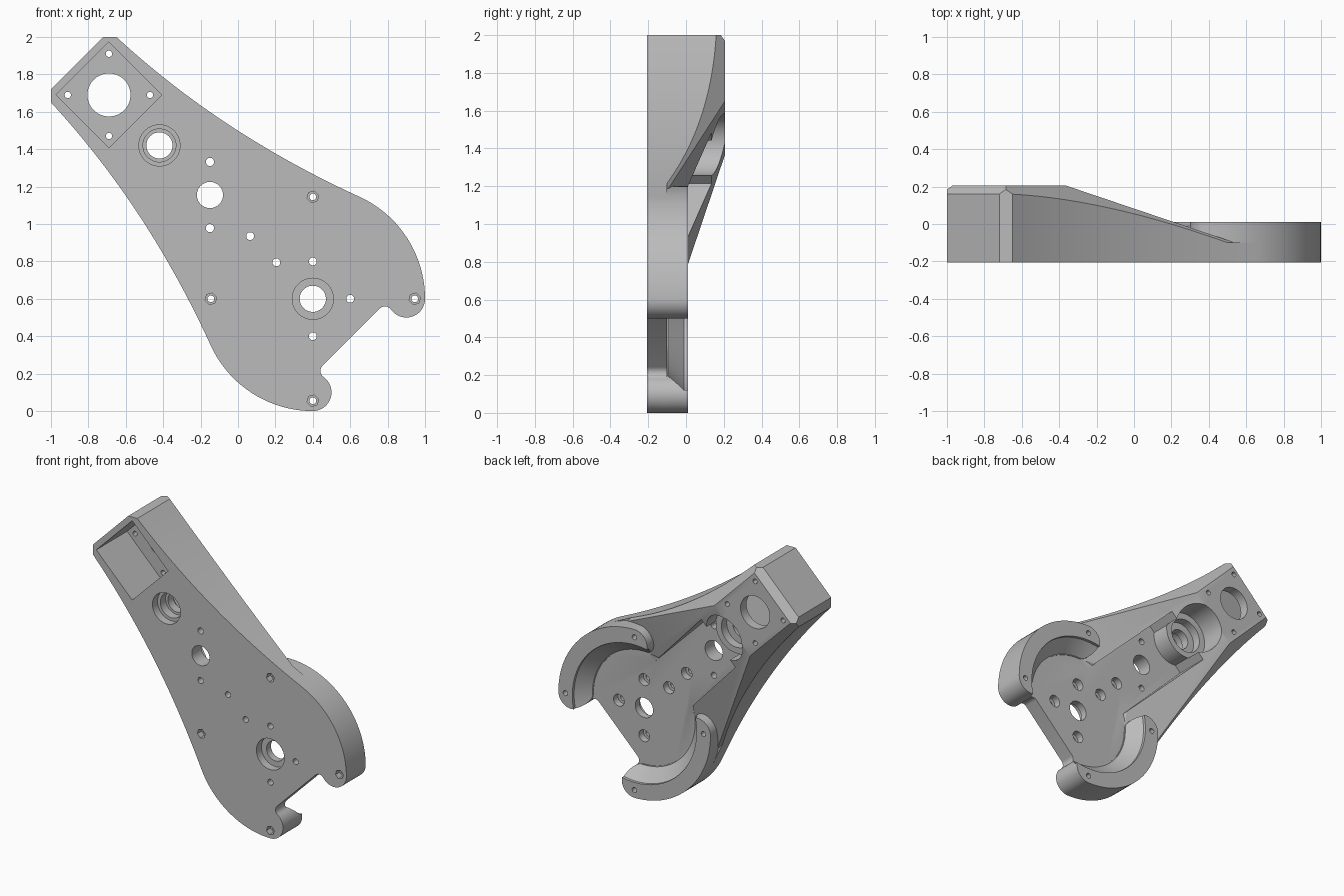
import bpy
import bmesh
from math import sin, cos, pi, radians
from mathutils import Vector

cube = bpy.data.objects.get("Cube")
if cube:
    bpy.data.objects.remove(cube, do_unlink=True)

FRONT, BACK = -0.207, 0.207      # outer faces
FLOOR, RIM = -0.1, 0.01          # hub floor and top of the guard rings
R = 0.6                          # hub outer radius
S = 0.5 ** 0.5

grey = bpy.data.materials.new("plain grey")
grey.use_nodes = True
grey.diffuse_color = (0.5, 0.5, 0.5, 1)
grey.node_tree.nodes["Principled BSDF"].inputs["Base Color"].default_value = (0.5, 0.5, 0.5, 1)


def direction(u, v, y):
    """Arm frame (along, across, depth) to world axes."""
    return Vector(((v - u) * S, y, (u + v) * S))


def place(u, v, y):
    return direction(u, v, y) + Vector((0.4, 0, 0.6))


def to_arm(x, z):
    return ((z - 0.6) - (x - 0.4)) * S, ((z - 0.6) + (x - 0.4)) * S


def arc(cu, cv, r, a0, a1, n):
    angles = [radians(a0 + (a1 - a0) * i / n) for i in range(n + 1)]
    return [(cu + r * cos(a), cv + r * sin(a)) for a in angles]


def loft(name, rings):
    """Solid from stacked rings, each a pair (points, depth)."""
    bm = bmesh.new()
    loops = [[bm.verts.new(place(u, v, y)) for u, v in pts] for pts, y in rings]
    n = len(loops[0])
    for low, high in zip(loops, loops[1:]):
        for i in range(n):
            j = (i + 1) % n
            bm.faces.new((low[i], low[j], high[j], high[i]))
    bm.faces.new(loops[0])
    bm.faces.new(loops[-1])
    bmesh.ops.recalc_face_normals(bm, faces=bm.faces)
    mesh = bpy.data.meshes.new(name)
    bm.to_mesh(mesh)
    bm.free()
    mesh.materials.append(grey)
    ob = bpy.data.objects.new(name, mesh)
    bpy.context.collection.objects.link(ob)
    return ob


def prism(name, pts, y0, y1):
    return loft(name, [(pts, y0), (pts, y1)])


def disc(name, u, v, r, y0, y1, n=48):
    return prism(name, arc(u, v, r, 0, 360 - 360 / n, n - 1), y0, y1)


def combine(ob, other, operation):
    mod = ob.modifiers.new(operation, 'BOOLEAN')
    mod.operation, mod.solver, mod.object = operation, 'EXACT', other
    bpy.context.view_layer.objects.active = ob
    bpy.ops.object.modifier_apply(modifier=mod.name)
    bpy.data.objects.remove(other, do_unlink=True)


def bevel_off(ob, point, normal):
    """Slice away everything beyond a plane and close the cut."""
    bm = bmesh.new()
    bm.from_mesh(ob.data)
    bmesh.ops.bisect_plane(bm, geom=bm.verts[:] + bm.edges[:] + bm.faces[:], dist=1e-5,
                           plane_co=place(*point), plane_no=direction(*normal).normalized(),
                           clear_outer=True)
    bmesh.ops.holes_fill(bm, edges=[e for e in bm.edges if e.is_boundary], sides=0)
    bmesh.ops.recalc_face_normals(bm, faces=bm.faces)
    bm.to_mesh(ob.data)
    bm.free()


def mirrored(half):
    return half + [(u, -v) for u, v in reversed(half)]


# Shared outline pieces for one side of the arm
TANGENT = 69.8
shoulder = arc(0, 0, R, TANGENT, 135, 20)
a, b, c = Vector((1.732, 0.2475)), Vector((0.971, 0.278)), Vector(shoulder[0])
flank = []
for i in range(32):
    t = i / 32
    flank.append(tuple(a * (1 - t) ** 2 + b * 2 * t * (1 - t) + c * t * t))
tip = [(1.782, 0.198)]
lobe = arc(-R / 1.2 * S, R / 1.2 * S, 0.1, 135, 279.7, 20)
fillet = arc(-0.33, 0.2156, 0.04, 99.7, 0, 8)

# Raised arm with sloped back and bevelled sides and tip
body = prism("arm_bracket", mirrored(tip + flank + shoulder[:1]), -0.18, BACK)
for side in (1, -1):
    bevel_off(body, (1, side * 0.2, BACK), (0, side, 1))
bevel_off(body, (1.735, 0, BACK), (1, 0, 1))
bevel_off(body, (1.287, 0, BACK), (-0.314, 0, 1))

# Open channel running down the back of the arm
combine(body, prism("channel", [(0, -0.19), (1.06, -0.19), (1.06, 0.19), (0, 0.19)],
                    -0.3, 0.4), 'DIFFERENCE')
boss_u, boss_v = to_arm(-0.42, 1.42)
combine(body, disc("boss_clearance", boss_u, 0, 0.165, 0.03, 0.4, 64), 'DIFFERENCE')

# Two guard rings with rounded ends
mid = R / 1.2 * S
ring = (arc(0, 0, R, 45, TANGENT, 8)[:-1] + shoulder[:-1]
        + arc(-mid, mid, 0.1, 135, 279.7, 20) + arc(-mid, mid, 0.1, 279.7, 315, 5)[1:-1]
        + arc(0, 0, 0.4, 135, 45, 28)[:-1]
        + arc(mid, mid, 0.1, 225, 405, 24)[:-1])
for side in (1, -1):
    combine(body, prism("guard_ring", [(u, v * side) for u, v in ring], -0.17, RIM), 'UNION')


# Conical clearance inside the rings
def circle(r):
    return arc(0, 0, r, 0, 357, 119)


combine(body, loft("ring_clearance", [(circle(0.405), -0.095), (circle(0.49), -0.01),
                                      (circle(0.49), 0.06)]), 'DIFFERENCE')

# Bearing boss and the base plate
combine(body, disc("bearing_boss", boss_u, 0, 0.163, -0.18, 0.03, 64), 'UNION')
combine(body, prism("base_plate", mirrored(tip + flank + shoulder + lobe[1:] + fillet[1:]),
                    FRONT, FLOOR), 'UNION')

# Square pocket in the front of the tip
motor_u = to_arm(-0.69, 1.69)[0]
combine(body, prism("tip_pocket", [(motor_u + i * 0.2, j * 0.2) for i, j in
                                   ((-1, -1), (1, -1), (1, 1), (-1, 1))], -0.4, 0.14), 'DIFFERENCE')


def drill(x, z, r, y0=-0.4, y1=0.4, n=32):
    u, v = to_arm(x, z)
    combine(body, disc("drill", u, v, r, y0, y1, n), 'DIFFERENCE')


# Large bores
drill(-0.69, 1.69, 0.115, n=64)
drill(-0.15, 1.155, 0.07, n=48)
drill(0.4, 0.6, 0.07, n=48)
drill(0.4, 0.6, 0.11, -0.4, -0.15, 64)
drill(-0.42, 1.42, 0.07, n=48)
drill(-0.42, 1.42, 0.11, -0.4, -0.15, 64)
drill(-0.42, 1.42, 0.088, -0.4, -0.09, 48)
drill(-0.42, 1.42, 0.12, -0.03, 0.4, 64)

# Tip screw holes and the pair beside the middle bore
for du, dv in ((0.22, 0), (-0.22, 0), (0, 0.22), (0, -0.22)):
    drill(-0.69 + du, 1.69 + dv, 0.017, n=20)
for dz in (0.177, -0.177):
    drill(-0.15, 1.155 + dz, 0.022, n=20)

# Counterbored screw holes in the hub floor
for x, z in ((0.6, 0.6), (0.4, 0.8), (0.4, 0.4), (0.205, 0.795), (0.065, 0.935)):
    drill(x, z, 0.021, n=20)
    drill(x, z, 0.042, -0.15, 0.4, 32)

# Ring screw holes with hexagonal nut recesses
for dx, dz in ((0.545, 0), (-0.545, 0), (0, 0.545), (0, -0.545)):
    drill(0.4 + dx, 0.6 + dz, 0.018, n=20)
    drill(0.4 + dx, 0.6 + dz, 0.032, -0.4, -0.16, 6)

bpy.ops.object.select_all(action='DESELECT')
body.select_set(True)
bpy.context.view_layer.objects.active = body
bpy.ops.object.shade_smooth_by_angle(angle=radians(25))
